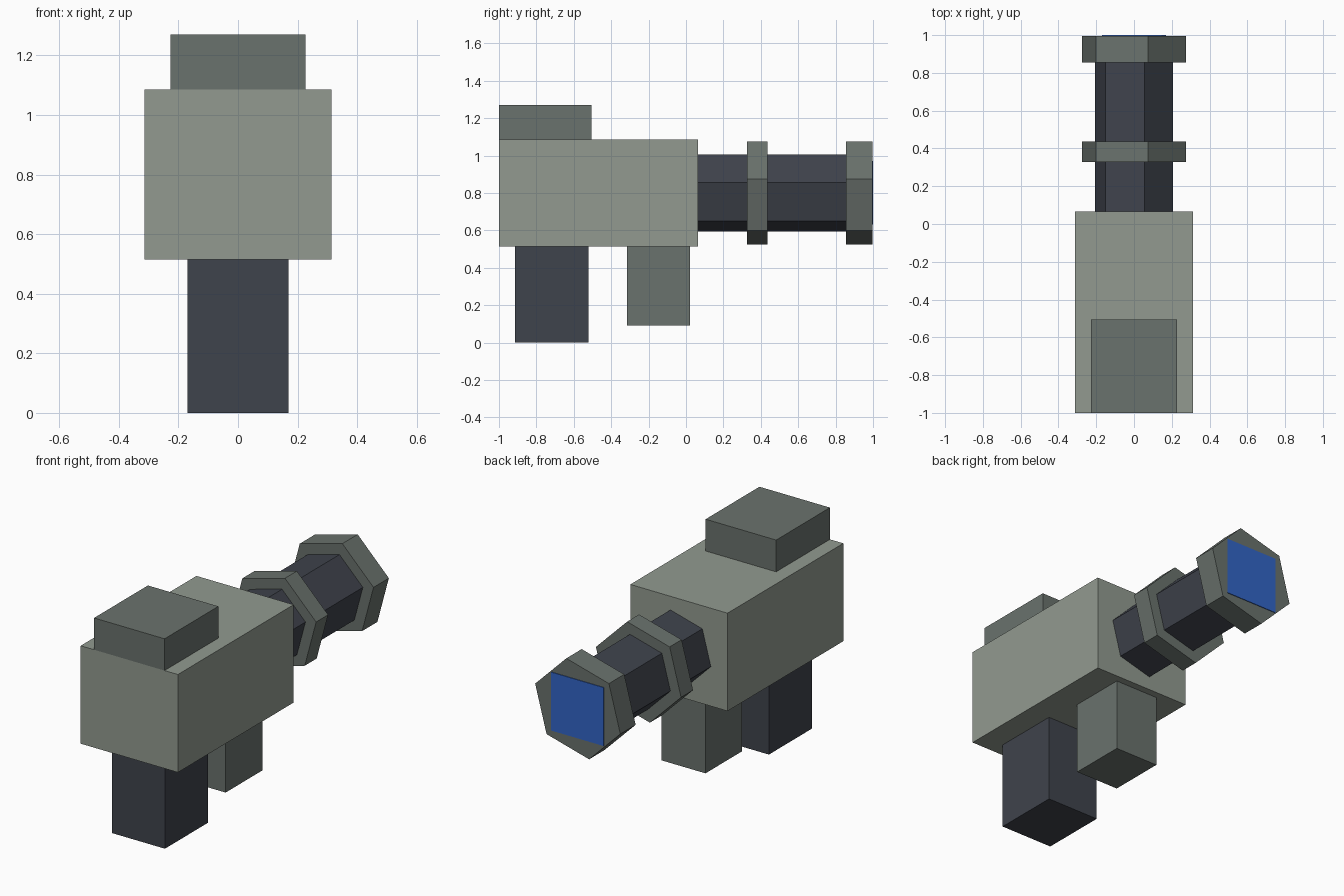
import bpy
import math

cube = bpy.data.objects.get("Cube")
if cube:
    bpy.data.objects.remove(cube, do_unlink=True)


def material(name, rgb):
    """Make a flat material from 0-255 display values, stored as linear."""
    linear = [((c / 255 + 0.055) / 1.055) ** 2.4 for c in rgb]
    mat = bpy.data.materials.new(name)
    mat.use_nodes = True
    mat.diffuse_color = (*linear, 1)
    mat.node_tree.nodes["Principled BSDF"].inputs["Base Color"].default_value = (*linear, 1)
    return mat


pale = material("pale_grey_green", (146, 154, 144))
grey = material("mid_grey", (106, 114, 109))
dark = material("dark_slate", (63, 67, 76))
blue = material("lens_blue", (50, 101, 198))


def finish(name, mat):
    ob = bpy.context.object
    ob.name = name
    ob.data.name = name
    ob.data.materials.append(mat)
    return ob


def box(name, mat, width, y, z):
    """Box centred on x = 0, spanning the given y and z ranges."""
    bpy.ops.mesh.primitive_cube_add(size=1, location=(0, sum(y) / 2, sum(z) / 2))
    ob = finish(name, mat)
    ob.scale = (width, y[1] - y[0], z[1] - z[0])
    bpy.ops.object.transform_apply(location=False, rotation=False, scale=True)


AXIS_Z = 0.80


def hex_bar(name, mat, radius, y):
    """Six-sided bar along y, turned slightly about its axis."""
    bpy.ops.mesh.primitive_cylinder_add(
        vertices=6, radius=radius, depth=y[1] - y[0],
        location=(0, sum(y) / 2, AXIS_Z),
        rotation=(math.pi / 2, math.radians(-15), 0))
    ob = finish(name, mat)
    # Set the corner directions exactly: first corner 15 degrees above +x
    half = (y[1] - y[0]) / 2
    ob.rotation_euler = (0, 0, 0)
    for v in ob.data.vertices:
        step = round(math.degrees(math.atan2(v.co.y, v.co.x)) / 60 - 0.5)
        a = math.radians(15 + 60 * step)
        side = half if v.co.z < 0 else -half
        v.co = (radius * math.cos(a), side, radius * math.sin(a))


# Body, top block and supports
box("body", pale, 0.626, (-1.0, 0.065), (0.515, 1.085))
box("top_block", grey, 0.454, (-1.0, -0.505), (1.085, 1.27))
box("front_grip", dark, 0.34, (-0.915, -0.52), (0.0, 0.515))
box("rear_grip", grey, 0.282, (-0.315, 0.022), (0.09, 0.515))

# Barrel with its two collars
hex_bar("barrel", dark, 0.213, (0.065, 0.95))
hex_bar("middle_collar", grey, 0.284, (0.327, 0.437))
hex_bar("end_collar", grey, 0.284, (0.855, 0.996))

# Square lens on the end of the barrel
box("lens", blue, 0.34, (0.994, 1.0), (AXIS_Z - 0.17, AXIS_Z + 0.17))
